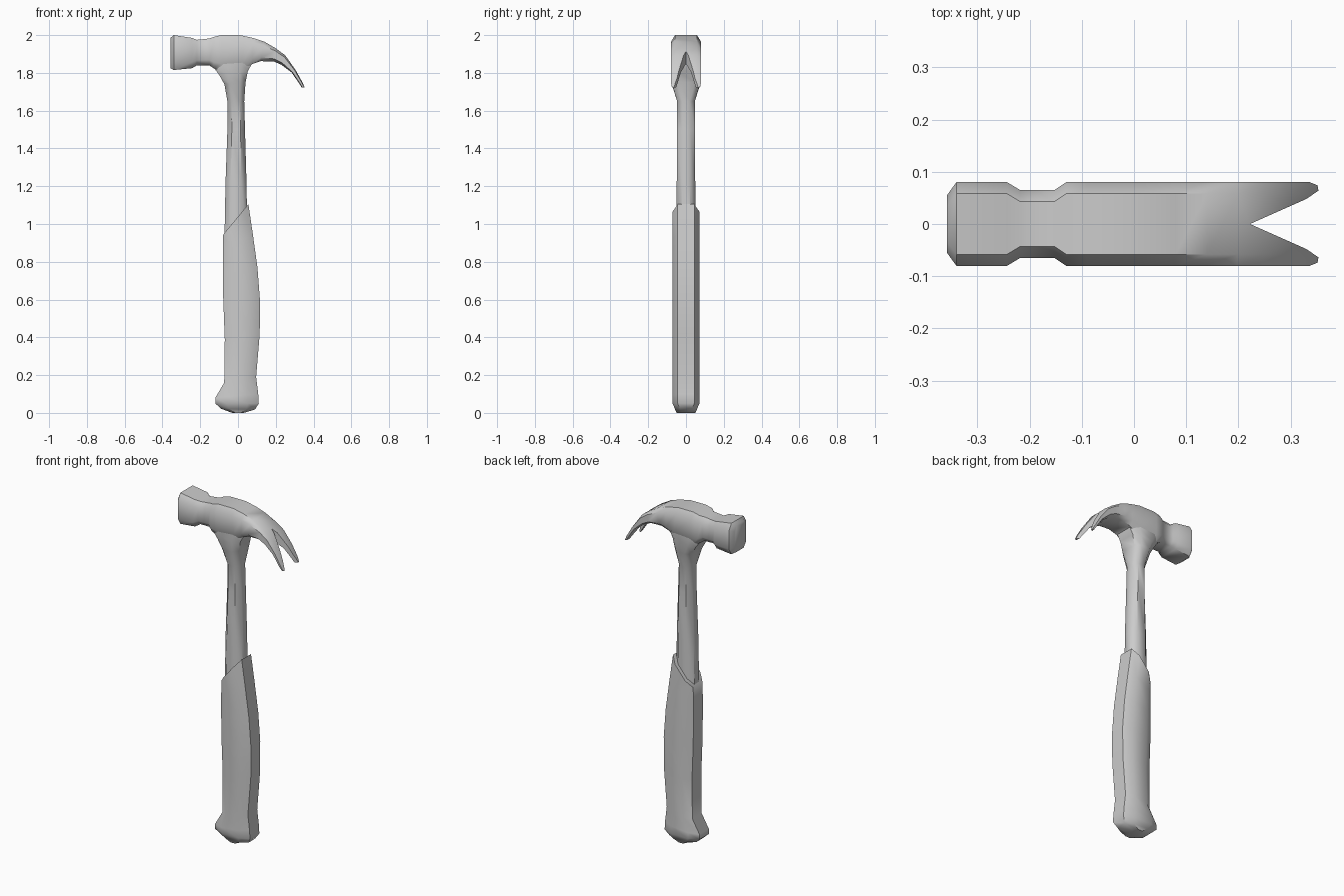
import bpy, bmesh


def finish(obj, angle):
    bpy.ops.object.select_all(action='DESELECT')
    obj.select_set(True)
    bpy.context.view_layer.objects.active = obj
    bpy.ops.object.shade_smooth_by_angle(angle=angle)


def mesh_object(name, bm):
    bmesh.ops.recalc_face_normals(bm, faces=bm.faces)
    me = bpy.data.meshes.new(name)
    bm.to_mesh(me)
    bm.free()
    obj = bpy.data.objects.new(name, me)
    bpy.context.collection.objects.link(obj)
    return obj


def loft(name, stations, f, cy):
    """Skin eight-sided rings; a station is (x, z) to (x, z) with half depth h."""
    bm = bmesh.new()
    rings = []
    for ax, az, bx, bz, h in stations:
        half = [(0, h - cy), (f, h), (1 - f, h), (1, h - cy)]
        section = half + [(t, -y) for t, y in reversed(half)]
        rings.append([bm.verts.new((ax + (bx - ax) * t, y, az + (bz - az) * t))
                      for t, y in section])
    for r, s in zip(rings, rings[1:]):
        for i in range(8):
            j = (i + 1) % 8
            bm.faces.new((r[i], r[j], s[j], s[i]))
    bm.faces.new(rings[0])
    bm.faces.new(rings[-1])
    return mesh_object(name, bm)


# Grip: left and right outline points, bottom to slanted top
grip = loft("grip", [
    (-0.03, 0.00, 0.03, 0.00, 0.050),
    (-0.09, 0.022, 0.09, 0.018, 0.058),
    (-0.12, 0.05, 0.11, 0.05, 0.071),
    (-0.12, 0.08, 0.107, 0.10, 0.071),
    (-0.073, 0.16, 0.096, 0.19, 0.071),
    (-0.07, 0.39, 0.115, 0.42, 0.071),
    (-0.078, 0.60, 0.116, 0.60, 0.071),
    (-0.08, 0.74, 0.103, 0.77, 0.071),
    (-0.08, 0.86, 0.078, 0.95, 0.071),
    (-0.078, 0.945, 0.055, 1.105, 0.071),
], 0.25, 0.027)
finish(grip, 0.8)

# Steel shaft flaring into the head
shaft = loft("shaft", [
    (-0.072, 0.90, 0.050, 0.90, 0.049),
    (-0.066, 1.22, 0.045, 1.22, 0.049),
    (-0.056, 1.50, 0.037, 1.50, 0.048),
    (-0.056, 1.65, 0.033, 1.65, 0.047),
    (-0.072, 1.74, 0.040, 1.75, 0.076),
    (-0.100, 1.79, 0.052, 1.81, 0.079),
    (-0.130, 1.83, 0.075, 1.85, 0.079),
    (-0.110, 1.94, 0.060, 1.94, 0.079),
], 0.25, 0.027)
finish(shaft, 0.8)

# Head: top and bottom outline points, striking face to claw tip
head = loft("head", [
    (-0.358, 1.985, -0.358, 1.825, 0.055),
    (-0.340, 2.000, -0.340, 1.815, 0.080),
    (-0.243, 1.985, -0.243, 1.825, 0.080),
    (-0.218, 1.975, -0.218, 1.84, 0.065),
    (-0.152, 1.982, -0.152, 1.84, 0.065),
    (-0.130, 1.990, -0.130, 1.825, 0.080),
    (-0.090, 2.000, -0.090, 1.81, 0.080),
    (0.010, 2.000, 0.030, 1.82, 0.080),
    (0.080, 1.985, 0.075, 1.847, 0.080),
    (0.140, 1.965, 0.120, 1.862, 0.080),
    (0.200, 1.930, 0.190, 1.860, 0.080),
    (0.250, 1.893, 0.230, 1.843, 0.080),
    (0.305, 1.815, 0.283, 1.803, 0.080),
    (0.340, 1.752, 0.322, 1.747, 0.080),
    (0.355, 1.723, 0.337, 1.723, 0.074),
], 0.2, 0.022)

# V notch between the claws
bm = bmesh.new()
base = bm.faces.new([bm.verts.new((x, y, 1.6)) for x, y in
                     ((0.222, 0), (0.330, -0.048), (0.365, -0.072),
                      (0.365, 0.072), (0.330, 0.048))])
ext = bmesh.ops.extrude_face_region(bm, geom=[base])
bmesh.ops.translate(bm, vec=(0, 0, 0.5),
                    verts=[v for v in ext["geom"] if isinstance(v, bmesh.types.BMVert)])
cutter = mesh_object("notch_cutter", bm)
cutter.hide_render = True

mod = head.modifiers.new("notch", 'BOOLEAN')
mod.operation = 'DIFFERENCE'
mod.solver = 'EXACT'
mod.object = cutter
finish(head, 0.8)
bpy.ops.object.modifier_apply(modifier="notch")
bpy.data.objects.remove(cutter)
finish(head, 0.8)
